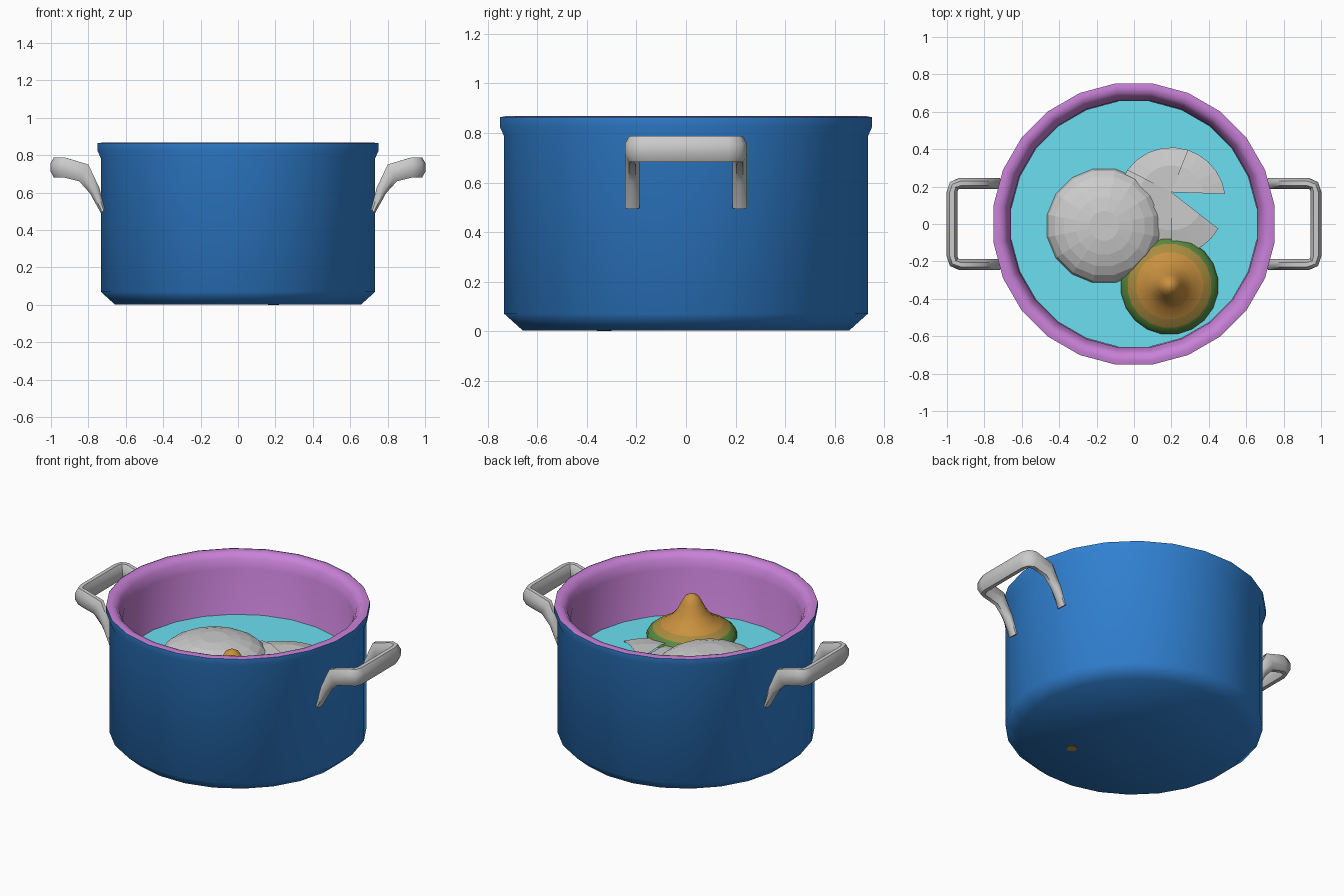
import bpy, bmesh, math
from mathutils import Vector

if "Cube" in bpy.data.objects:
    bpy.data.objects.remove(bpy.data.objects["Cube"])


def material(name, r, g, b):
    m = bpy.data.materials.new(name)
    m.diffuse_color = (r, g, b, 1)
    m.use_nodes = True
    m.node_tree.nodes["Principled BSDF"].inputs["Base Color"].default_value = m.diffuse_color
    return m


def finish(name, bm, mats=(), smooth=35):
    bmesh.ops.remove_doubles(bm, verts=bm.verts, dist=1e-5)
    bmesh.ops.recalc_face_normals(bm, faces=bm.faces)
    me = bpy.data.meshes.new(name)
    bm.to_mesh(me)
    bm.free()
    ob = bpy.data.objects.new(name, me)
    bpy.context.collection.objects.link(ob)
    for m in mats:
        me.materials.append(m)
    if smooth:
        bpy.ops.object.select_all(action='DESELECT')
        ob.select_set(True)
        bpy.context.view_layer.objects.active = ob
        bpy.ops.object.shade_smooth_by_angle(angle=math.radians(smooth))
    return ob


def skin(bm, rings, closed=True, bands=None):
    """Join successive rings of points with quads."""
    rows = [[bm.verts.new(p) for p in ring] for ring in rings]
    n = len(rows[0])
    for k, (a, b) in enumerate(zip(rows, rows[1:])):
        for i in range(n if closed else n - 1):
            j = (i + 1) % n
            f = bm.faces.new((a[i], a[j], b[j], b[i]))
            if bands:
                f.material_index = bands[k]
    return rows


def lathe(name, profile, sides, mats=(), centre=(0, 0), caps=(), bands=None, smooth=35):
    bm = bmesh.new()
    ang = [math.tau * (i + .5) / sides for i in range(sides)]
    rows = skin(bm, [[(centre[0] + r * math.cos(a), centre[1] + r * math.sin(a), z)
                      for a in ang] for r, z in profile], bands=bands)
    for c in caps:
        bm.faces.new(rows[c])
    return finish(name, bm, mats, smooth)


blue = material("blue_enamel", .03, .22, .65)
purple = material("purple_enamel", .58, .22, .68)
cyan = material("broth_cyan", .15, .74, .88)
orange = material("onion_orange", .58, .28, .05)
olive = material("onion_olive", .40, .26, .05)
green = material("onion_green", .10, .25, .05)

# Pot body, lining and broth
lathe("pot_body", [(.665, .003), (.74, .07), (.74, .785), (.758, .825), (.758, .865)],
      24, [blue], caps=[0], smooth=50)
lathe("pot_lining", [(.758, .863), (.735, .868), (.705, .862), (.685, .835), (.665, .78),
                     (.662, .1), (.62, .04)], 24, [purple], caps=[-1], smooth=50)
lathe("broth", [(.662, .49)], 24, [cyan], caps=[0])

# Round dumpling, faceted
dumpling = [(.31 * math.sin(t), .49 + .13 * math.cos(t))
            for t in (math.pi * k / 12 for k in range(1, 12))]
lathe("dumpling", dumpling, 16, centre=(-.16, -.01), caps=[0, -1], smooth=0)

# Pointed onion whose root reaches the pot floor
onion = [(.012, .752), (.04, .735), (.06, .70), (.085, .65), (.125, .60), (.18, .565),
         (.225, .54), (.255, .515), (.262, .49), (.25, .45), (.21, .38), (.14, .28),
         (.07, .14), (.03, 0)]
lathe("onion", onion, 20, [orange, olive, green], centre=(.19, -.33), caps=[0, -1],
      bands=[0, 0, 0, 0, 0, 1, 2, 2, 2, 2, 2, 2, 2], smooth=60)

# Sliced round: thin overlapping wedges meeting at one point, with one gap
bm = bmesh.new()
apex, mid, radius = Vector((.2, .17, .53)), Vector((.2, .12, .5)), .29
cuts = [8, 72, 144, 210, 270, 330]
for start, end in zip(cuts, cuts[1:]):
    rings = [[], [], [], []]
    for i in range(6):
        a = math.radians(start + (end - start) * i / 5)
        rim = mid + Vector((math.cos(a), math.sin(a), 0)) * radius
        lift = .012 * (1 - i / 5)
        rings[0].append(apex)
        rings[1].append(apex.lerp(rim, .6) + Vector((0, 0, .012 + lift)))
        rings[2].append(rim + Vector((0, 0, lift)))
        rings[3].append(rim.lerp(apex, .1) - Vector((0, 0, .06)))
    skin(bm, rings, closed=False)
bmesh.ops.dissolve_degenerate(bm, edges=bm.edges, dist=1e-5)
finish("sliced_round", bm, smooth=0)

# Side handles: half path is mirrored in y, then the handle in x
half = [  # centre, half-height vector in xz
    ((.722, -.217, .50), (-.012, .008)), ((.767, -.217, .612), (-.026, .014)),
    ((.825, -.217, .706), (-.025, .046)), ((.93, -.217, .735), (-.004, .054)),
    ((.962, -.205, .735), (0, .054)), ((.973, -.17, .735), (0, .054))]
path = [(Vector(c), Vector((b[0], 0, b[1]))) for c, b in half]
path += [(Vector((c.x, -c.y, c.z)), b) for c, b in reversed(path)]
for name, side in (("right_handle", 1), ("left_handle", -1)):
    bm = bmesh.new()
    rings = []
    for i, (c, b) in enumerate(path):
        t = path[min(i + 1, len(path) - 1)][0] - path[max(i - 1, 0)][0]
        w = t.cross(b).normalized() * .03
        ring = [c + w * math.cos(a) * 1.06 + b * math.sin(a) * 1.06
                for a in (math.tau * (k + .5) / 8 for k in range(8))]
        rings.append([(p.x * side, p.y, p.z) for p in ring])
    rows = skin(bm, rings)
    bm.faces.new(rows[0])
    bm.faces.new(rows[-1])
    finish(name, bm, smooth=50)
